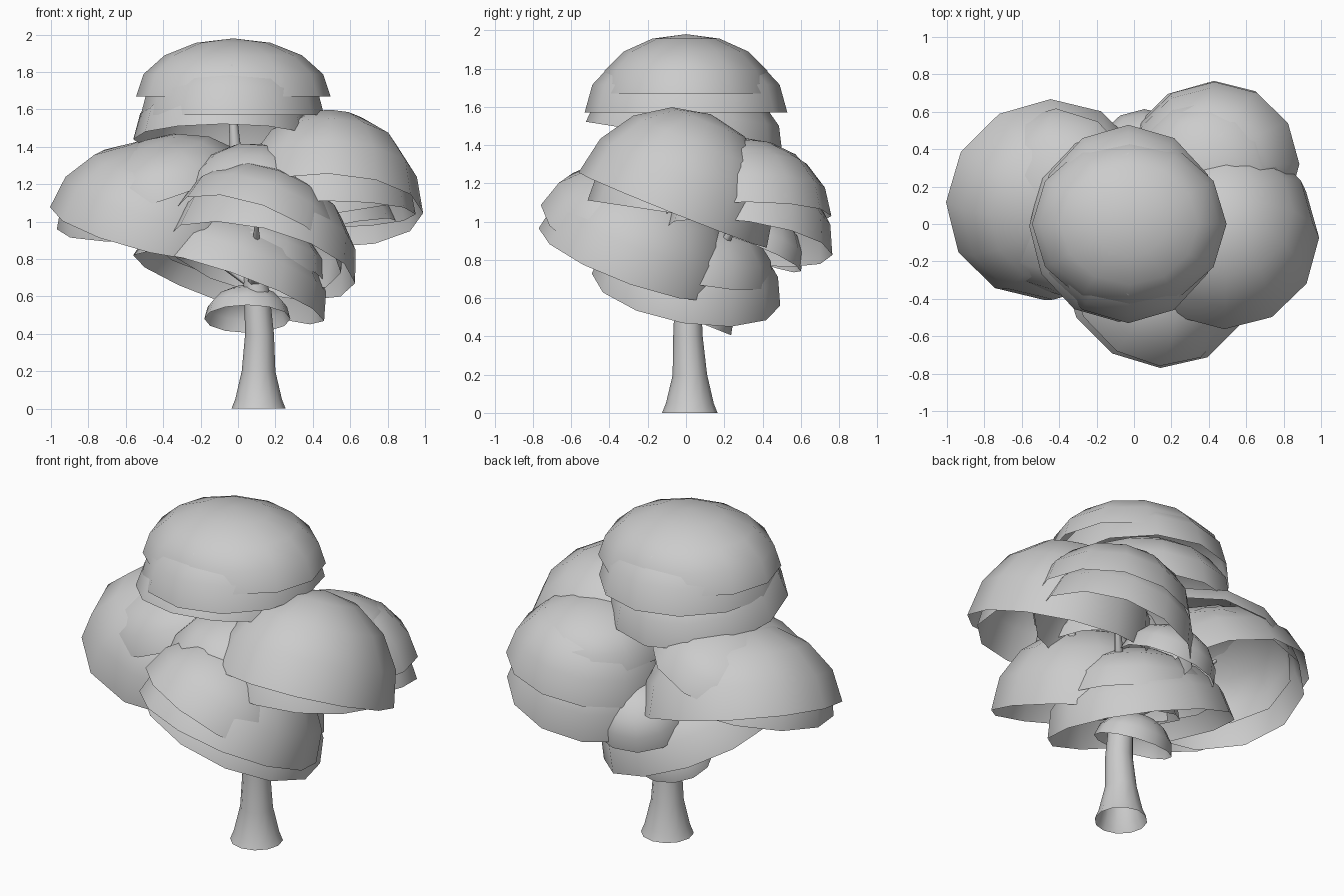
import bpy, bmesh
from math import cos, sin, tau
from mathutils import Vector

cube = bpy.data.objects.get("Cube")
if cube:
    bpy.data.objects.remove(cube, do_unlink=True)

# Single grey for the whole tree
grey = bpy.data.materials.new("plain_grey")
grey.use_nodes = True
grey.diffuse_color = (0.6, 0.6, 0.6, 1)
grey.node_tree.nodes["Principled BSDF"].inputs["Base Color"].default_value = (0.6, 0.6, 0.6, 1)


def finish(bm, name):
    mesh = bpy.data.meshes.new(name)
    for face in bm.faces:
        face.smooth = True
    bm.to_mesh(mesh)
    bm.free()
    mesh.materials.append(grey)
    obj = bpy.data.objects.new(name, mesh)
    bpy.context.collection.objects.link(obj)
    return obj


def dome(name, centre, size, tilt=(0, 0)):
    """Open leaf shell: half an ellipsoid leaning towards the tilt direction."""
    bm = bmesh.new()
    bmesh.ops.create_uvsphere(bm, u_segments=12, v_segments=8, radius=1)
    low = [v for v in bm.verts if v.co.z < -0.01]
    bmesh.ops.delete(bm, geom=low, context='VERTS')
    bmesh.ops.scale(bm, vec=size, verts=bm.verts)
    turn = Vector((0, 0, 1)).rotation_difference(Vector((*tilt, 1)))
    bmesh.ops.rotate(bm, matrix=turn.to_matrix(), verts=bm.verts)
    bmesh.ops.translate(bm, vec=centre, verts=bm.verts)
    return finish(bm, name)


def tube(name, path, sides):
    """Open tube through (x, y, z, radius) points."""
    bm = bmesh.new()
    points = [Vector(p[:3]) for p in path]
    rings = []
    for i, p in enumerate(points):
        along = points[min(i + 1, len(points) - 1)] - points[max(i - 1, 0)]
        if i == 0:
            along = Vector((0, 0, 1))
        turn = Vector((0, 0, 1)).rotation_difference(along)
        rings.append([bm.verts.new(p + turn @ Vector((cos(a), sin(a), 0)) * path[i][3])
                      for a in (tau * k / sides for k in range(sides))])
    for low, high in zip(rings, rings[1:]):
        for k in range(sides):
            n = (k + 1) % sides
            bm.faces.new((low[k], low[n], high[n], high[k]))
    return finish(bm, name)


# Trunk, flared at the foot
tube("trunk", [(.11, .02, 0, .145), (.11, .02, .05, .125), (.11, .02, .2, .09),
               (.115, .01, .4, .077), (.1, .01, .62, .068), (.06, 0, .9, .05),
               (0, 0, 1.2, .04), (-.03, 0, 1.6, .02)], 12)

# Branches reaching into each lobe
tips = {"left": (.55, -.05, 1.3), "right": (-.5, .1, 1.2),
        "front": (.1, -.4, 1.0), "back": (.42, .35, 1.15)}
for side, tip in tips.items():
    start = Vector((.09, .01, .65))
    end = Vector(tip)
    middle = start.lerp(end, .5) + Vector((0, 0, -.05))
    tube(side + "_branch", [(*start, .04), (*middle, .03), (*end, .01)], 6)

# Crown
dome("crown_top", (-.025, 0, 1.67), (.52, .46, .31))
dome("crown_middle", (-.03, 0, 1.57), (.49, .53, .38))
dome("crown_lower", (-.08, -.01, 1.44), (.48, .52, .36), (.0, .16))

# Left lobe
dome("left_lobe_outer", (.48, -.07, 1.06), (.51, .53, .54), (.03, .4))
dome("left_lobe_inner", (.47, -.04, 1.04), (.48, .48, .48), (.0, .15))

# Right lobe
dome("right_lobe_outer", (-.46, .13, .95), (.56, .55, .47), (.24, -.22))
dome("right_lobe_inner", (-.45, .12, 1.0), (.52, .51, .41), (-.08, -.2))
dome("right_lobe_upper", (-.41, .12, 1.16), (.47, .5, .29), (-.32, -.1))

# Back lobe, three shells one above the other
dome("back_lobe_upper", (.4, .28, 1.19), (.4, .4, .25), (-.05, .05))
dome("back_lobe_outer", (.43, .32, 1.03), (.46, .44, .39), (-.16, 0))
dome("back_lobe_inner", (.42, .32, .89), (.46, .45, .42), (-.25, .15))

# Front lobe
dome("front_lobe_upper", (.1, -.29, .89), (.48, .51, .4), (.4, .45))
dome("front_lobe_lower", (.12, -.27, .79), (.52, .53, .48), (.25, .36))

# Centre and low shells
dome("centre_shell", (.1, -.12, 1.1), (.4, .42, .32), (.1, .1))
dome("back_centre_shell", (.06, .35, .84), (.28, .27, .23), (-.15, .4))
dome("low_inner_shell", (.03, .04, .76), (.45, .42, .3), (.2, .2))
dome("low_shell", (-.05, 0, .645), (.54, .5, .4), (.35, .18))
dome("lowest_shell", (.05, .05, .48), (.23, .2, .18), (0, .4))
